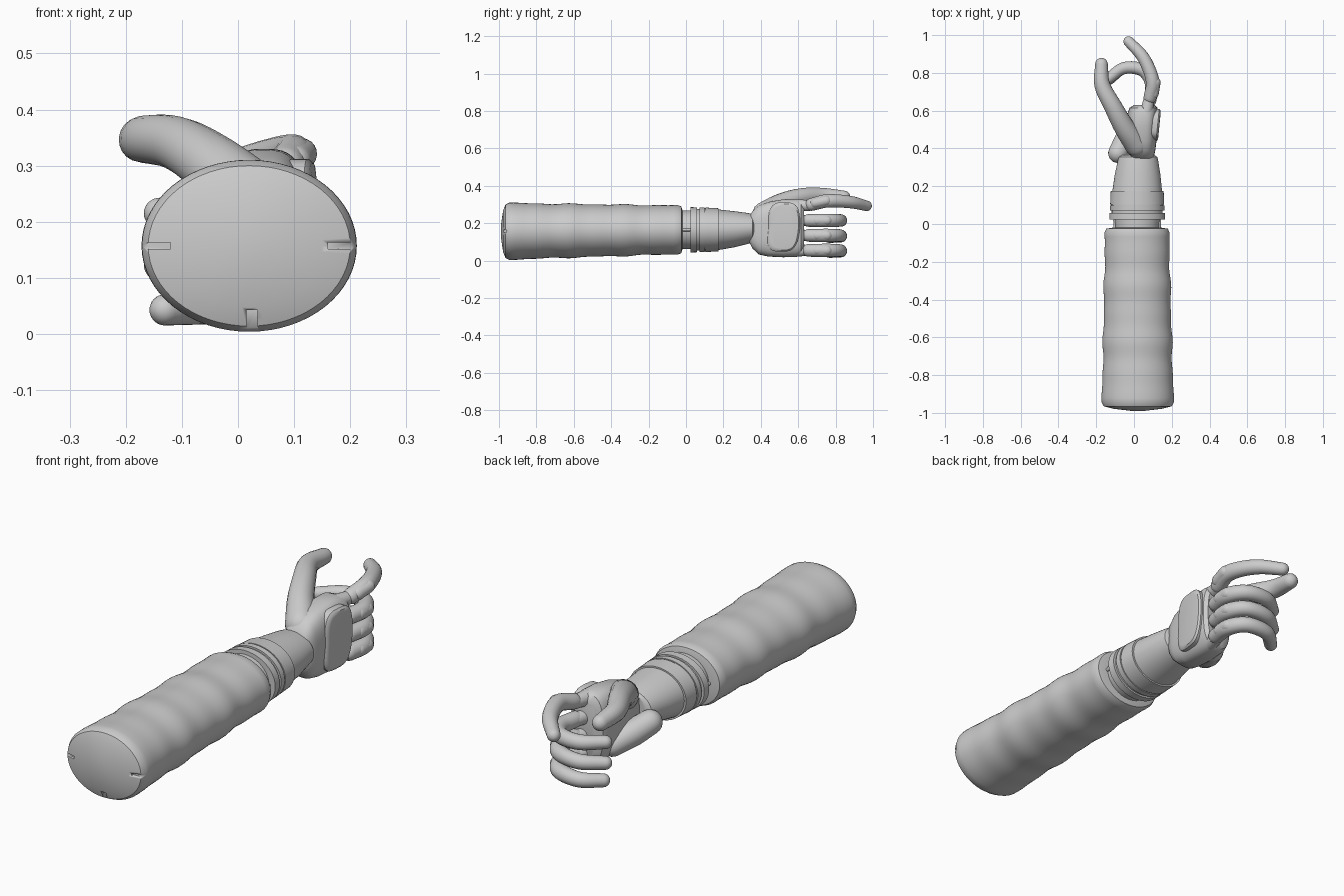
import bpy, bmesh, math
from mathutils import Vector

if "Cube" in bpy.data.objects:
    bpy.data.objects.remove(bpy.data.objects["Cube"])

grey = bpy.data.materials.new("plain grey")
grey.use_nodes = True
grey.diffuse_color = (0.6, 0.6, 0.6, 1)
grey.node_tree.nodes["Principled BSDF"].inputs["Base Color"].default_value = (0.6, 0.6, 0.6, 1)


def finish(name, bm, angle=35):
    bmesh.ops.recalc_face_normals(bm, faces=bm.faces)
    mesh = bpy.data.meshes.new(name)
    bm.to_mesh(mesh)
    bm.free()
    mesh.materials.append(grey)
    obj = bpy.data.objects.new(name, mesh)
    bpy.context.collection.objects.link(obj)
    bpy.ops.object.select_all(action="DESELECT")
    bpy.context.view_layer.objects.active = obj
    obj.select_set(True)
    bpy.ops.object.shade_smooth_by_angle(angle=math.radians(angle))
    return obj


def skin(bm, rings):
    for a, b in zip(rings, rings[1:]):
        n = len(a)
        for i in range(n):
            bm.faces.new((a[i], a[(i + 1) % n], b[(i + 1) % n], b[i]))
    bm.faces.new(rings[0])
    bm.faces.new(rings[-1])


def loft(name, sections, power=2, sides=48, angle=35):
    """Skin superellipse sections (y, centre x, centre z, radius x, radius z)."""
    bm = bmesh.new()
    rings = []
    for y, cx, cz, rx, rz in sections:
        ring = []
        for i in range(sides):
            a = math.tau * i / sides
            c, s = math.cos(a), math.sin(a)
            ring.append(bm.verts.new((cx + rx * math.copysign(abs(c) ** (2 / power), c), y,
                                      cz + rz * math.copysign(abs(s) ** (2 / power), s))))
        rings.append(ring)
    skin(bm, rings)
    return finish(name, bm, angle)


def tube(name, points, radii, steps=5, sides=20):
    """Round-ended tapered tube along a smooth path."""
    pts = [Vector(p) for p in points]
    ext = [2 * pts[0] - pts[1]] + pts + [2 * pts[-1] - pts[-2]]
    path = []
    for k in range(len(pts) - 1):
        p0, p1, p2, p3 = ext[k:k + 4]
        for j in range(steps):
            t = j / steps
            p = 0.5 * (2 * p1 + (p2 - p0) * t + (2 * p0 - 5 * p1 + 4 * p2 - p3) * t ** 2
                       + (3 * p1 - p0 - 3 * p2 + p3) * t ** 3)
            path.append((p, radii[k] + (radii[k + 1] - radii[k]) * t))
    path.append((pts[-1], radii[-1]))
    d0 = (path[0][0] - path[1][0]).normalized()
    d1 = (path[-1][0] - path[-2][0]).normalized()
    turn = [math.radians(a) for a in (18, 36, 54, 72, 84)]
    r0, r1 = radii[0], radii[-1]
    start = [(pts[0] + d0 * r0 * math.sin(a), r0 * math.cos(a)) for a in reversed(turn)]
    end = [(pts[-1] + d1 * r1 * math.sin(a), r1 * math.cos(a)) for a in turn]
    path = start + path + end
    bm = bmesh.new()
    rings = []
    for k, (p, r) in enumerate(path):
        d = (path[min(k + 1, len(path) - 1)][0] - path[max(k - 1, 0)][0]).normalized()
        u = d.cross(Vector((0.1, 0, 1))).normalized()
        v = d.cross(u)
        rings.append([bm.verts.new(p + r * (u * math.cos(math.tau * i / sides)
                                            + v * math.sin(math.tau * i / sides)))
                      for i in range(sides)])
    skin(bm, rings)
    return finish(name, bm)


# Sleeve with soft folds and a shallow domed end
sections = [(-0.99, 0.02, 0.157, 0.03, 0.03), (-0.978, 0.02, 0.157, 0.13, 0.11),
            (-0.965, 0.02, 0.157, 0.18, 0.143), (-0.945, 0.02, 0.157, 0.191, 0.153)]
for i in range(1, 41):
    t = i / 40
    fold = 0.003 * math.sin(t * 21) + 0.002 * math.sin(t * 37 + 1)
    sections.append((-0.945 + 0.9 * t, 0.02 - 0.004 * t, 0.157 + 0.008 * t,
                     0.189 - 0.02 * t + fold, 0.151 - 0.021 * t + fold * 0.8))
sections += [(-0.025, 0.016, 0.165, 0.163, 0.125), (-0.018, 0.016, 0.165, 0.12, 0.1)]
sleeve = loft("sleeve", sections, sides=64)

# Notches in the sleeve end
for name, x, z, sx, sz in (("right_notch", -0.165, 0.157, 0.09, 0.012),
                           ("left_notch", 0.205, 0.157, 0.09, 0.012),
                           ("bottom_notch", 0.025, 0.008, 0.02, 0.07)):
    bm = bmesh.new()
    bmesh.ops.create_cube(bm, size=1)
    for v in bm.verts:
        v.co = (x + v.co.x * sx, -0.99 + v.co.y * 0.06, z + v.co.z * sz)
    cutter = finish(name + "_cutter", bm)
    cutter.hide_render = True
    cutter.hide_viewport = True
    cut = sleeve.modifiers.new(name, "BOOLEAN")
    cut.operation = "DIFFERENCE"
    cut.object = cutter

# Stepped wrist cuff, tapering into the forearm
steps = [(-0.03, 0.115, 0.102), (0.025, 0.118, 0.104), (0.025, 0.148, 0.121), (0.058, 0.147, 0.12),
         (0.058, 0.135, 0.112), (0.072, 0.135, 0.112), (0.072, 0.144, 0.12), (0.098, 0.144, 0.12),
         (0.098, 0.139, 0.116), (0.104, 0.139, 0.116), (0.104, 0.143, 0.119), (0.175, 0.14, 0.115),
         (0.175, 0.132, 0.109)]
loft("wrist_cuff", [(y, 0.017, 0.165, rx, rz) for y, rx, rz in steps])
loft("forearm", [(0.17, 0.017, 0.165, 0.132, 0.109), (0.26, 0.019, 0.168, 0.121, 0.096),
                 (0.33, 0.021, 0.172, 0.108, 0.083), (0.355, 0.022, 0.173, 0.102, 0.077),
                 (0.365, 0.022, 0.173, 0.085, 0.065)])
for side in (-1, 1):
    tube("cuff_seam", [(0.017 + side * 0.117, -0.02, 0.165), (0.017 + side * 0.119, 0.02, 0.165)],
         [0.008, 0.008])

# Palm
loft("palm", [(0.335, 0.04, 0.165, 0.045, 0.06), (0.355, 0.04, 0.165, 0.065, 0.1),
              (0.39, 0.04, 0.165, 0.073, 0.132), (0.44, 0.042, 0.168, 0.077, 0.146),
              (0.52, 0.044, 0.173, 0.08, 0.155), (0.59, 0.047, 0.175, 0.08, 0.155),
              (0.615, 0.05, 0.175, 0.074, 0.146), (0.63, 0.055, 0.175, 0.055, 0.125)], power=3)
tube("palm_heel", [(-0.085, 0.375, 0.14), (-0.05, 0.44, 0.11), (-0.005, 0.52, 0.075)],
     [0.052, 0.056, 0.05])

# Rounded guard on the back of the hand
bm = bmesh.new()
rings = []
for lift, inset in ((-0.025, 0), (0.004, 0), (0.012, 0.008), (0.014, 0.02)):
    ring = []
    for i in range(40):
        a = math.tau * i / 40
        c, s = math.cos(a), math.sin(a)
        dy = (0.085 - inset) * math.copysign(abs(c) ** 0.6, c)
        dz = (0.132 - inset) * math.copysign(abs(s) ** 0.6, s)
        dy -= max(0, -dz) * 0.12
        ring.append(bm.verts.new((0.121 + lift + dy * 0.1, 0.525 + dy, 0.18 + dz)))
    rings.append(ring)
skin(bm, rings)
finish("back_guard", bm)

# Thumb
tube("thumb", [(0.015, 0.42, 0.25), (-0.05, 0.51, 0.305), (-0.11, 0.62, 0.34),
               (-0.168, 0.735, 0.347), (-0.172, 0.845, 0.34)], [0.065, 0.055, 0.048, 0.042, 0.034])

# Index finger
tube("index_finger", [(0.085, 0.67, 0.3), (0.098, 0.76, 0.32), (0.05, 0.88, 0.313),
                      (-0.028, 0.966, 0.293)], [0.034, 0.036, 0.033, 0.028])
tube("index_plate", [(0.103, 0.69, 0.308), (0.113, 0.75, 0.321)], [0.028, 0.028])

# Three curled fingers, each with a back plate
for name, z, tip, drop in (("middle_finger", 0.215, -0.14, 0), ("ring_finger", 0.135, -0.14, -0.012),
                           ("little_finger", 0.055, -0.13, -0.012)):
    tube(name, [(0.085, 0.655, z), (0.093, 0.745, z), (0.045, 0.815, z),
                (-0.055, 0.825, z + drop / 2), (tip, 0.765, z + drop)],
         [0.034, 0.036, 0.034, 0.032, 0.028])
    tube(name + "_plate", [(0.102, 0.7, z), (0.103, 0.755, z)], [0.028, 0.028])

# Knuckles joining fingers to palm
for z in (0.055, 0.135, 0.215, 0.295):
    tube("knuckle", [(0.065, 0.59, z), (0.08, 0.665, z)], [0.034, 0.028])
